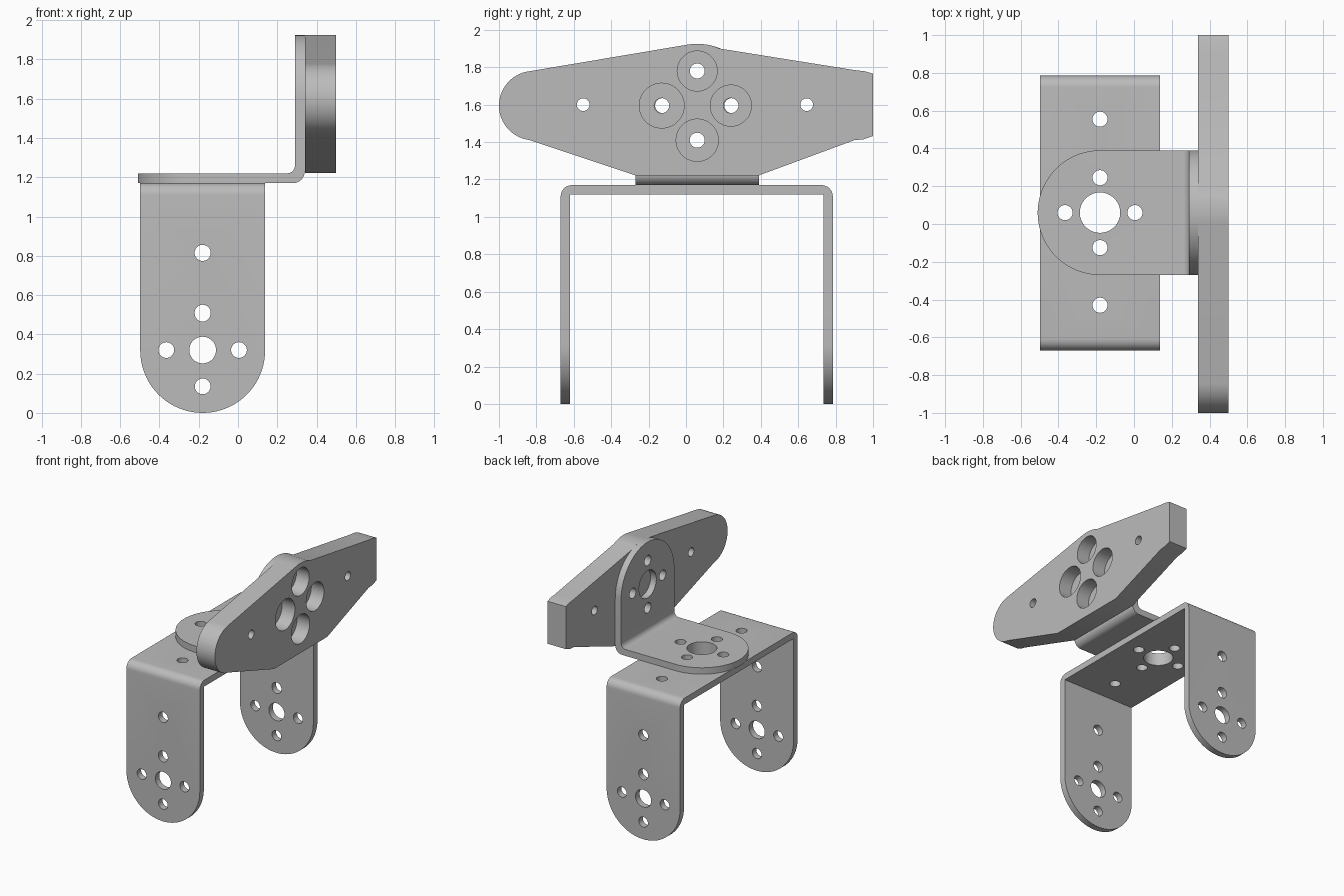
import bpy
import bmesh
from math import sin, cos, pi, radians

cube = bpy.data.objects.get("Cube")
if cube:
    bpy.data.objects.remove(cube, do_unlink=True)

metal = bpy.data.materials.new("brushed grey")
metal.use_nodes = True
GREY = (0.5, 0.5, 0.5, 1)
metal.diffuse_color = GREY
metal.node_tree.nodes["Principled BSDF"].inputs["Base Color"].default_value = GREY

# Maps outline (u, v) and depth d to space, by extrusion axis
PLACE = {"x": lambda u, v, d: (d, u, v),
         "y": lambda u, v, d: (u, d, v),
         "z": lambda u, v, d: (u, v, d)}


def arc(u, v, r, start, end, steps=24):
    angles = [radians(start + (end - start) * i / steps) for i in range(steps + 1)]
    return [(u + r * cos(a), v + r * sin(a)) for a in angles]


def prism(name, outline, axis, d0, d1):
    bm = bmesh.new()
    rings = [[bm.verts.new(PLACE[axis](u, v, d)) for u, v in outline] for d in (d0, d1)]
    n = len(outline)
    for ring in rings:
        bm.faces.new(ring)
    for i in range(n):
        j = (i + 1) % n
        bm.faces.new((rings[0][i], rings[0][j], rings[1][j], rings[1][i]))
    bmesh.ops.recalc_face_normals(bm, faces=bm.faces)
    mesh = bpy.data.meshes.new(name)
    bm.to_mesh(mesh)
    bm.free()
    ob = bpy.data.objects.new(name, mesh)
    bpy.context.collection.objects.link(ob)
    return ob


def hole(u, v, r, axis, d0, d1):
    return prism("hole_cutter", arc(u, v, r, 0, 350, 35), axis, d0, d1)


def carve(ob, cutters, operation="DIFFERENCE"):
    for cutter in cutters:
        mod = ob.modifiers.new("carve", "BOOLEAN")
        mod.operation, mod.solver, mod.object = operation, "EXACT", cutter
        cutter.hide_render = True
    bpy.context.view_layer.update()
    graph = bpy.context.evaluated_depsgraph_get()
    mesh = bpy.data.meshes.new_from_object(ob.evaluated_get(graph))
    ob.modifiers.clear()
    ob.data = mesh
    for cutter in cutters:
        bpy.data.objects.remove(cutter, do_unlink=True)


def finish(ob):
    ob.data.materials.clear()
    ob.data.materials.append(metal)
    bpy.ops.object.select_all(action="DESELECT")
    ob.select_set(True)
    bpy.context.view_layer.objects.active = ob
    bpy.ops.object.shade_smooth_by_angle(angle=radians(30))


def mount_holes(u, v, centre_r, axis, d0, d1):
    # One large hole ringed by four screw holes
    spots = [(u + 0.185 * cos(k * pi / 2), v + 0.185 * sin(k * pi / 2)) for k in range(4)]
    return [hole(u, v, centre_r, axis, d0, d1)] + [hole(a, b, 0.04, axis, d0, d1) for a, b in spots]


CX, CY = -0.18, 0.06          # shared centre of both brackets
ARM_Z = 1.595                 # height of the arm's axis

# U-shaped bracket: bent strip with rounded leg ends
front, back, top, t = -0.67, 0.785, 1.17, 0.05
strip = ([(front, 0)] + arc(front + 0.06, top - 0.06, 0.06, 180, 90, 8)
         + arc(back - 0.06, top - 0.06, 0.06, 90, 0, 8) + [(back, 0), (back - t, 0)]
         + [(back - t, top - t), (front + t, top - t), (front + t, 0)])
u_bracket = prism("u_bracket", strip, "x", -0.6, 0.3)
leg_shape = arc(CX, 0.318, 0.318, 180, 360, 40) + [(CX + 0.318, 1.4), (CX - 0.318, 1.4)]
carve(u_bracket, [prism("leg_shape", leg_shape, "y", -1, 1)], "INTERSECT")
cuts = mount_holes(CX, 0.32, 0.068, "y", -1, 1)
cuts += [hole(CX, z, 0.041, "y", -1, 1) for z in (0.51, 0.815)]
cuts += [hole(CX, y, 0.04, "z", 1, 1.3) for y in (-0.43, 0.555)]
cuts += mount_holes(CX, CY, 0.107, "z", 1, 1.3)
carve(u_bracket, cuts)
finish(u_bracket)

# L-shaped bracket: flat tongue bent up into a vertical tongue
bend = ([(-0.6, 1.22), (-0.6, 1.17)] + arc(0.28, 1.23, 0.06, 270, 360, 8)
        + [(0.34, 2), (0.29, 2)] + arc(0.25, 1.26, 0.04, 0, -90, 8))
l_bracket = prism("l_bracket", bend, "y", -0.5, 0.6)
R = 0.33
flat = arc(CX, CY, R, 90, 270, 40) + [(0.6, CY - R), (0.6, CY + R)]
upright = arc(CY, ARM_Z, R, 0, 180, 40) + [(CY - R, 1), (CY + R, 1)]
carve(l_bracket, [prism("flat_shape", flat, "z", 1, 2.2),
                  prism("upright_shape", upright, "x", -1, 1)], "INTERSECT")
carve(l_bracket, mount_holes(CX, CY, 0.107, "z", 1, 1.3)
      + mount_holes(CY, ARM_Z, 0.107, "x", 0.2, 0.4))
finish(l_bracket)

# Thick servo arm: tapered both ways, one end round and the other cut square
arm = (arc(-0.815, ARM_Z, 0.185, 97, 263, 30)
       + [(-0.27, 1.222), (0.39, 1.222), (0.9, 1.41), (0.95, 1.415), (1, 1.432)]
       + [(1, 1.765), (0.96, 1.778), (0.9, 1.785), (0.18, 1.9)]
       + arc(CY, ARM_Z, R, 75, 99, 8))
servo_arm = prism("servo_arm", arm, "x", 0.34, 0.5)
wells = [(0.06, 1.78, 0.107), (-0.13, ARM_Z, 0.12), (0.24, ARM_Z, 0.11), (0.06, 1.41, 0.113)]
cuts = [hole(y, z, r, "x", 0.39, 0.6) for y, z, r in wells]
cuts += [hole(y, z, 0.04, "x", 0.2, 0.6) for y, z, r in wells]
cuts += [hole(y, 1.6, 0.034, "x", 0.2, 0.6) for y in (-0.55, 0.645)]
carve(servo_arm, cuts)
finish(servo_arm)
